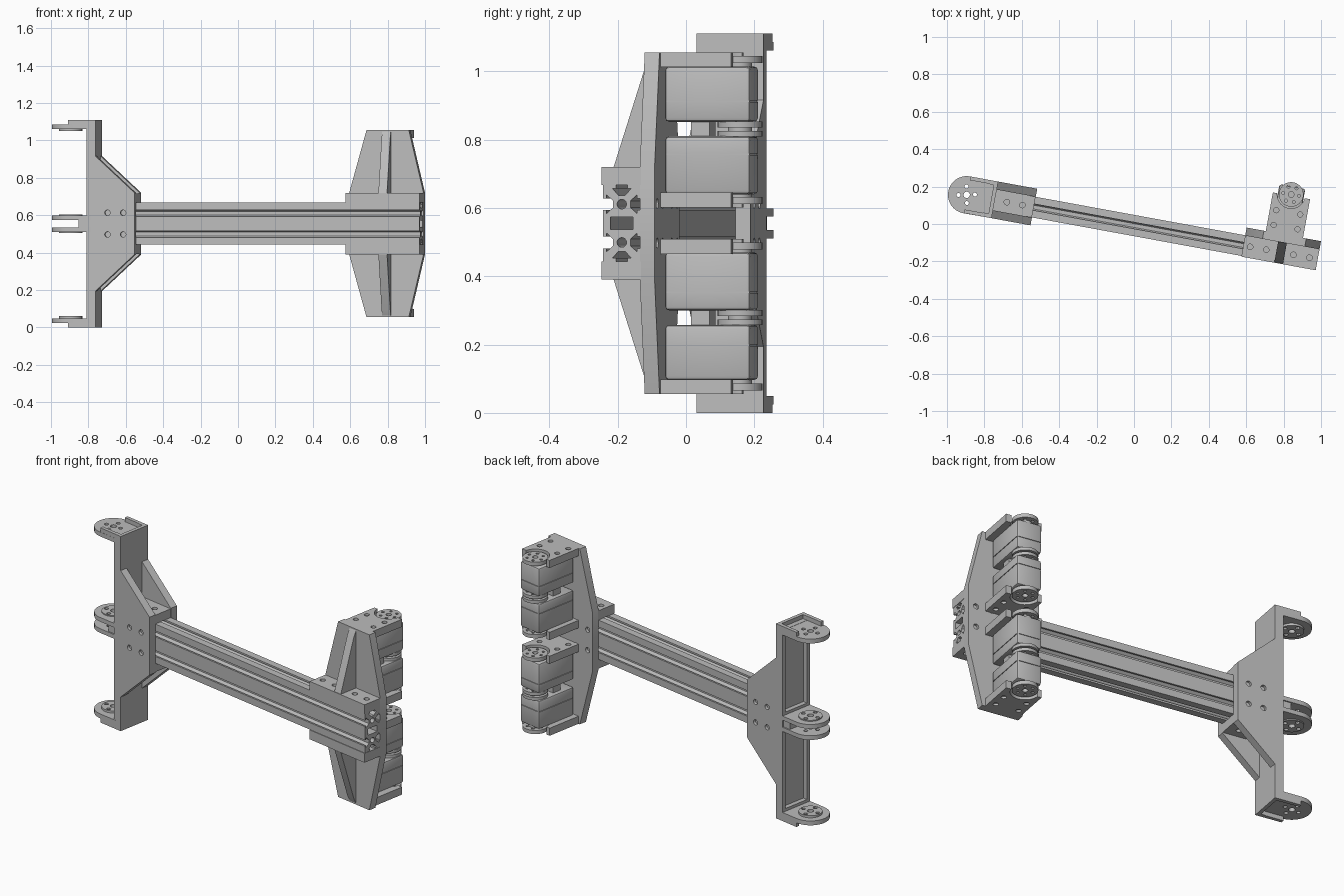
import bpy, bmesh, math
from mathutils import Vector

if bpy.data.objects.get("Cube"):
    bpy.data.objects.remove(bpy.data.objects["Cube"])

TILT = math.radians(-10.4)   # whole arm is turned about z
MID = 0.555                  # height of the symmetry plane
VC = -0.008                  # centre line of the beam across its width

grey = bpy.data.materials.new("light grey")
grey.use_nodes = True
grey.diffuse_color = (0.5, 0.5, 0.5, 1)
grey.node_tree.nodes["Principled BSDF"].inputs["Base Color"].default_value = (0.5, 0.5, 0.5, 1)
parts = []


def add_prism(bm, pts, axis, lo, hi):
    """Extrude a closed outline along an axis of the arm's own frame."""
    order = {"x": lambda p, t: (t, p[0], p[1]),
             "y": lambda p, t: (p[0], t, p[1]),
             "z": lambda p, t: (p[0], p[1], t)}[axis]
    a = [bm.verts.new(order(p, lo)) for p in pts]
    b = [bm.verts.new(order(p, hi)) for p in pts]
    faces = [bm.faces.new(a), bm.faces.new(b)]
    for i in range(len(pts)):
        j = (i + 1) % len(pts)
        faces.append(bm.faces.new((a[i], a[j], b[j], b[i])))
    bmesh.ops.recalc_face_normals(bm, faces=faces)


def build(name, solids):
    bm = bmesh.new()
    for s in solids:
        add_prism(bm, *s)
    mesh = bpy.data.meshes.new(name)
    bm.to_mesh(mesh)
    bm.free()
    mesh.materials.append(grey)
    ob = bpy.data.objects.new(name, mesh)
    ob.location.z = MID
    ob.rotation_euler.z = TILT
    bpy.context.collection.objects.link(ob)
    parts.append(ob)
    return ob


def apply_modifiers(ob):
    dg = bpy.context.evaluated_depsgraph_get()
    mesh = bpy.data.meshes.new_from_object(ob.evaluated_get(dg))
    ob.modifiers.clear()
    ob.data = mesh


def cut(ob, solids):
    tool = build("cutter", solids)
    tool.hide_render = True
    parts.remove(tool)
    mod = ob.modifiers.new("cut", "BOOLEAN")
    mod.operation, mod.solver, mod.object = "DIFFERENCE", "EXACT", tool
    apply_modifiers(ob)
    bpy.data.objects.remove(tool)


def bevel(ob, width):
    mod = ob.modifiers.new("bevel", "BEVEL")
    mod.width, mod.segments = width, 2
    apply_modifiers(ob)


def rect(a0, a1, b0, b1):
    return [(a0, b0), (a1, b0), (a1, b1), (a0, b1)]


def circle(a, b, r, n=28):
    return [(a + r * math.cos(i * math.tau / n), b + r * math.sin(i * math.tau / n)) for i in range(n)]


def flip(pts, s):
    return [(a, b * s) for a, b in pts]


def span(s, lo, hi):
    return sorted((s * lo, s * hi))


# Slotted beam: a quarter outline mirrored twice
quarter = [(.056, .039), (.046, .039), (.046, .028), (.026, .046), (.026, .066), (.046, .084),
           (.046, .073), (.056, .073), (.056, .112), (.017, .112), (.017, .102), (.028, .102), (.010, .082)]
half = quarter + [(-a, b) for a, b in reversed(quarter)]
outline = half + [(a, -b) for a, b in reversed(half)]
beam = build("slotted_beam", [([(a + VC, b) for a, b in outline], "x", -.74, .998)])
cut(beam, [(circle(VC, s * .056, .014), "x", -.8, 1.1) for s in (1, -1)]
    + [(rect(VC - .034, VC + .034, -.018, .018), "x", -.8, 1.1)])

# Left bracket: cheek plates, flanges and spine
cheek = [(-.76, .365), (-.543, .165), (-.543, -.165), (-.76, -.365)]
BOLT_H = (.058, -.058)
for name, lo, hi, face in (("left_front_cheek", -.107, -.064, -.107), ("left_back_cheek", .048, .092, .092)):
    plate = build(name, [(cheek, "y", lo, hi)])
    cut(plate, [(circle(u, h, .015, 16), "y", face - .015, face + .015) for u in (-.69, -.605) for h in BOLT_H])
for s, tag in ((1, "upper"), (-1, "lower")):
    flange = build("left_" + tag + "_flange", [(rect(-.76, -.544, -.066, .05), "z", *span(s, .112, .162))])
    cut(flange, [(circle(u, VC, .015, 16), "z", *span(s, .147, .18)) for u in (-.69, -.605)])
spine = build("left_spine", [(rect(-.804, -.755, -.107, .092), "z", -.555, .555)])
cut(spine, [(rect(-.85, -.778, -.085, .07), "z", *span(s, .06, .49)) for s in (1, -1)]
    + [(rect(-.85, -.775, -.085, .07), "z", *span(s, .532, .6)) for s in (1, -1)])

# Rounded hinge ears at the left, with hub rings and bolt holes
PIVOT = (-.908, VC)
ear = [(-.78, .092)] + [(PIVOT[0] + .1 * math.cos(t), PIVOT[1] + .1 * math.sin(t))
                        for t in (math.pi / 2 + i * math.pi / 20 for i in range(21))] + [(-.78, -.107)]
holes = [circle(*PIVOT, .017, 16)] + [
    circle(PIVOT[0] + .044 * math.cos(k * math.pi / 2 + .2), PIVOT[1] + .044 * math.sin(k * math.pi / 2 + .2), .011, 12)
    for k in range(4)]
for s, tag in ((1, "upper"), (-1, "lower")):
    for kind, lo, hi, hub in (("outer", .506, .531, (.494, .507)), ("middle", .02, .044, (.043, .05))):
        ob = build(tag + "_" + kind + "_ear", [(ear, "z", *span(s, lo, hi))])
        ring = build(tag + "_" + kind + "_hub", [(circle(*PIVOT, .062), "z", *span(s, *hub))])
        for o in (ob, ring):
            cut(o, [(h, "z", -.7, .7) for h in holes])
    build(tag + "_ear_lips", [(rect(-.905, -.80, a, b), "z", *span(s, .525, .555))
                              for a, b in ((-.107, -.087), (.072, .092))])
build("middle_ear_web", [(rect(-.85, -.79, -.10, .085), "z", -.021, .021)])

# Right bracket: tall back plate, flanges and ribs
side = [(.596, .165), (.69, .5), (.92, .5), (1.0, .165)]
back = build("right_back_plate", [(side + [(a, -b) for a, b in reversed(side)], "y", .046, .09)])
BOLT_U = (.633, .72, .868, .955)
cut(back, [(circle(u, h, .015, 16), "y", .075, .12) for u in BOLT_U for h in BOLT_H])
for s, tag in ((1, "upper"), (-1, "lower")):
    flange = build("right_" + tag + "_flange", [(rect(.596, 1.0, -.068, .05), "z", *span(s, .112, .165))])
    cut(flange, [(circle(u, VC, .015, 16), "z", *span(s, .15, .18)) for u in BOLT_U])
    rib = flip([(-.066, .16), (.05, .16), (.05, .5), (.03, .46)], s)
    build("right_" + tag + "_rib", [(rib, "x", .775, .822)])

# Motor shelves, motors and round output horns
SHAFT = (.798, .307)


def horn(name, lo, hi):
    ob = build(name, [(circle(*SHAFT, .066), "z", lo, hi)])
    cut(ob, [(circle(*SHAFT, .015, 16), "z", lo - .1, hi + .1)]
        + [(circle(SHAFT[0] + .043 * math.cos(k * math.tau / 6), SHAFT[1] + .043 * math.sin(k * math.tau / 6), .008, 10),
            "z", lo - .1, hi + .1) for k in range(6)])


for s, tag in ((1, "upper"), (-1, "lower")):
    for kind, lo, hi in (("outer", .457, .5), ("inner", .046, .09)):
        shelf = build(tag + "_" + kind + "_shelf", [(rect(.70, .902, .08, .30), "z", *span(s, lo, hi))])
        cut(shelf, [(circle(*SHAFT, .075), "z", -.7, .7)]
            + [(circle(u, v, .014, 16), "z", *(span(s, .488, .53) if kind == "outer" else span(s, .02, .058)))
               for u in (.735, .865) for v in (.13, .21)])
    for kind, lo, hi, seam in (("outer", .297, .459, .355), ("inner", .085, .255, .2)):
        body = build(tag + "_" + kind + "_motor", [(rect(.727, .867, .095, .35), "z", *span(s, lo, hi))])
        bevel(body, .012)
        groove = [(rect(.70, .731, .0, .4), "z", *span(s, seam, seam + .004)),
                  (rect(.863, .9, .0, .4), "z", *span(s, seam, seam + .004)),
                  (rect(.735, .859, .346, .4), "z", *span(s, seam, seam + .004))]
        cut(body, groove)
    for i, (lo, hi) in enumerate(((.469, .49), (.281, .298), (.254, .271), (.056, .077))):
        horn(tag + "_horn_" + str(i + 1), *span(s, lo, hi))
    # shaft cores and the small spacer between paired motors
    build(tag + "_motor_shafts", [(circle(*SHAFT, .035), "z", *span(s, a, b))
                                  for a, b in ((.45, .472), (.25, .30), (.075, .09))])
    build(tag + "_motor_spacer", [(rect(.75, .845, .17, .225), "z", *span(s, .25, .30))])

# Soft shading on round surfaces, crisp edges elsewhere
bpy.ops.object.select_all(action="DESELECT")
for ob in parts:
    ob.select_set(True)
bpy.context.view_layer.objects.active = parts[0]
bpy.ops.object.shade_smooth_by_angle(angle=math.radians(30))
